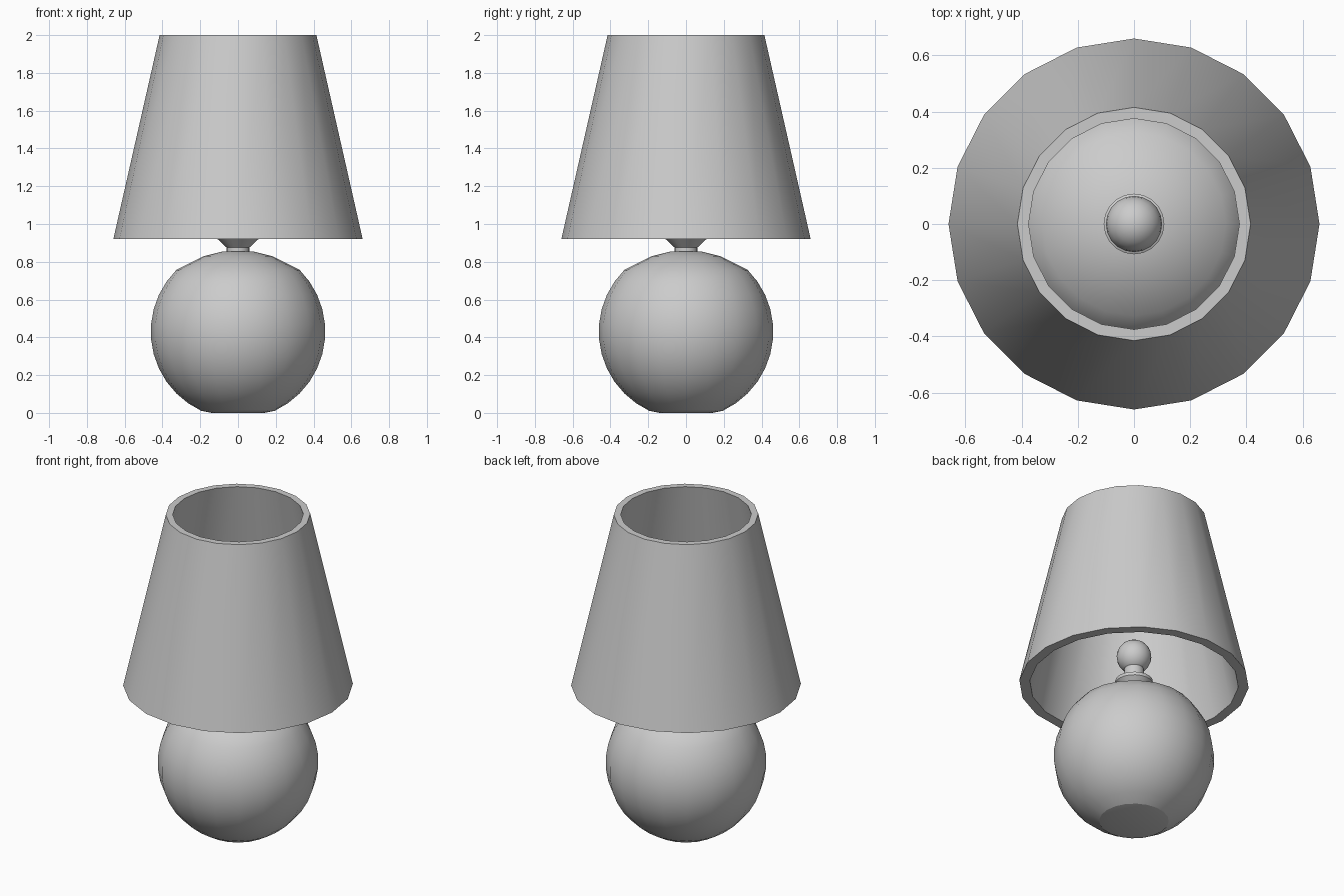
import bpy, bmesh
from math import sin, cos, pi, radians

if "Cube" in bpy.data.objects:
    bpy.data.objects.remove(bpy.data.objects["Cube"])

SIDES = 20

grey = bpy.data.materials.new("plain_grey")
grey.use_nodes = True
grey.diffuse_color = (0.6, 0.6, 0.6, 1)
grey.node_tree.nodes["Principled BSDF"].inputs["Base Color"].default_value = grey.diffuse_color


def lathe(name, profile, closed=False):
    """Spin (radius, height) points around z; open ends are capped."""
    bm = bmesh.new()
    rings = [[bm.verts.new((r * cos(2 * pi * i / SIDES), r * sin(2 * pi * i / SIDES), z))
              for i in range(SIDES)] for r, z in profile]
    pairs = list(zip(rings, rings[1:]))
    if closed:
        pairs.append((rings[-1], rings[0]))
    else:
        bm.faces.new(rings[0][::-1])
        bm.faces.new(rings[-1])
    for low, high in pairs:
        for i in range(SIDES):
            j = (i + 1) % SIDES
            bm.faces.new((low[i], low[j], high[j], high[i]))
    bmesh.ops.recalc_face_normals(bm, faces=bm.faces)
    mesh = bpy.data.meshes.new(name)
    bm.to_mesh(mesh)
    bm.free()
    mesh.materials.append(grey)
    obj = bpy.data.objects.new(name, mesh)
    bpy.context.collection.objects.link(obj)
    bpy.ops.object.select_all(action='DESELECT')
    obj.select_set(True)
    bpy.context.view_layer.objects.active = obj
    bpy.ops.object.shade_smooth_by_angle(angle=radians(40))
    return obj


# Round body with a flattened foot and shoulder
arc = [radians(a) for a in range(-65, 46, 10)]
body = [(0.14, 0.0), (0.2, 0.012)]
body += [(0.462 * cos(a), 0.43 + 0.462 * sin(a)) for a in arc]
body += [(0.18, 0.83), (0.08, 0.855)]
lathe("lamp_body", body)

# Flared neck
lathe("neck", [(0.06, 0.84), (0.06, 0.875), (0.108, 0.92), (0.108, 0.94),
               (0.06, 0.965), (0.055, 1.03)])

# Bulb
ball = [radians(a) for a in range(-80, 81, 16)]
lathe("bulb", [(0.1 * cos(a), 1.1 + 0.1 * sin(a)) for a in ball])

# Hollow tapered shade
lathe("lamp_shade", [(0.66, 0.92), (0.415, 2.0), (0.375, 2.0), (0.6, 0.92)], closed=True)
